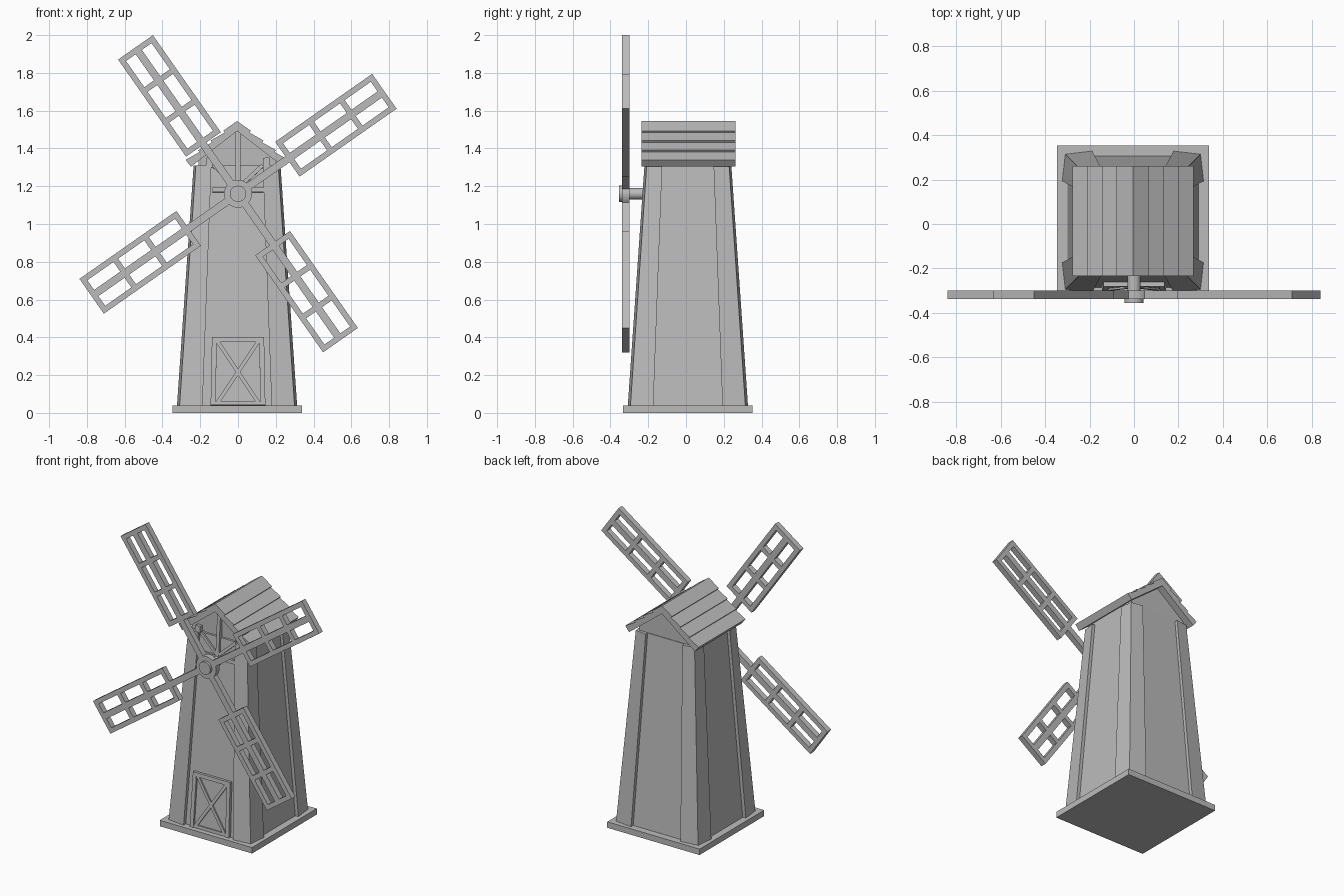
import bpy, bmesh, math
from mathutils import Matrix, Vector

cube = bpy.data.objects.get("Cube")
if cube:
    bpy.data.objects.remove(cube, do_unlink=True)

grey = bpy.data.materials.new("plain_grey")
grey.use_nodes = True
grey.diffuse_color = (0.5, 0.5, 0.5, 1)
grey.node_tree.nodes["Principled BSDF"].inputs["Base Color"].default_value = (0.5, 0.5, 0.5, 1)

CX, CY = -0.005, 0.01      # tower axis
HUB = Vector((0, 0, 1.16))  # sail axis height
LEAN = 0.068               # inward slope of the walls


def finish(name, bm):
    bmesh.ops.recalc_face_normals(bm, faces=bm.faces)
    mesh = bpy.data.meshes.new(name)
    bm.to_mesh(mesh)
    bm.free()
    mesh.materials.append(grey)
    obj = bpy.data.objects.new(name, mesh)
    bpy.context.collection.objects.link(obj)
    return obj


def add_box(bm, size, matrix):
    bmesh.ops.create_cube(bm, size=1, matrix=matrix @ Matrix.Diagonal((*size, 1)))


def loft(bm, ring_a, ring_b):
    a = [bm.verts.new(p) for p in ring_a]
    b = [bm.verts.new(p) for p in ring_b]
    bm.faces.new(a)
    bm.faces.new(b)
    for i in range(len(a)):
        j = (i + 1) % len(a)
        bm.faces.new((a[i], a[j], b[j], b[i]))


def extrude_y(bm, profile, y0, y1):
    loft(bm, [(x, y0, z) for x, z in profile], [(x, y1, z) for x, z in profile])


def wall_y(z):
    return CY - 0.295 + LEAN * (z - 0.04)


def add_bar(bm, p, q, width, depth):
    """Timber lying on the sloping front wall between two (x, z) points."""
    a = Vector((p[0], wall_y(p[1]), p[1]))
    b = Vector((q[0], wall_y(q[1]), q[1]))
    along = (b - a).normalized()
    out = Vector((0, -1, LEAN)).normalized()
    side = along.cross(out)
    rot = Matrix((side, out, along)).transposed().to_4x4()
    add_box(bm, (width, depth, (b - a).length), Matrix.Translation((a + b) / 2) @ rot)


# Base slab
bm = bmesh.new()
add_box(bm, (0.685, 0.685, 0.04), Matrix.Translation((CX, CY, 0.02)))
finish("base_slab", bm)


# Tapered tower with raised, slightly splayed corner boards
def tower_ring(z, outer, inner, corner, wall):
    side = [(corner, -corner), (outer, -inner), (wall, -inner), (wall, inner), (outer, inner)]
    ring = []
    for k in range(4):
        rot = Matrix.Rotation(k * math.pi / 2, 2)
        for p in side:
            v = rot @ Vector(p)
            ring.append((v.x + CX, v.y + CY, z))
    return ring


bm = bmesh.new()
loft(bm, tower_ring(0.04, 0.318, 0.183, 0.304, 0.295),
     tower_ring(1.31, 0.230, 0.136, 0.218, 0.209))
finish("tower", bm)

# Gable infill under the roof
bm = bmesh.new()
extrude_y(bm, [(-0.21, 1.30), (0.20, 1.30), (0.20, 1.34), (CX, 1.50), (-0.21, 1.34)],
          CY - 0.195, CY + 0.205)
finish("gable", bm)

# Roof: lapped planks on each slope over a thin deck
bm = bmesh.new()
run, rise = 0.265, 0.205
length = math.hypot(run, rise)
down = Vector((run, -rise)) / length
normal = Vector((rise, run)) / length
ridge = Vector((0, 1.535))
count = 4
for s in (-1, 1):
    for k in range(count):
        t0, t1 = length * k / count, length * (k + 1) / count
        pts = [ridge + down * t0 - normal * 0.034, ridge + down * t1 - normal * 0.034,
               ridge + down * t1 + normal * 0.012, ridge + down * t0]
        if k == 0:  # meet the opposite slope on the centre line
            pts[0], pts[3] = Vector((0, 1.492)), Vector((0, 1.545))
        extrude_y(bm, [(CX + s * p.x, p.y) for p in pts], -0.235, 0.262)
finish("roof", bm)

# Door: frame, panel and cross brace
bm = bmesh.new()
for s in (-1, 1):
    add_bar(bm, (s * 0.132, 0.04), (s * 0.125, 0.40), 0.026, 0.04)
    add_bar(bm, (s * 0.11, 0.05), (-s * 0.11, 0.38), 0.02, 0.03)
add_bar(bm, (-0.138, 0.388), (0.138, 0.388), 0.026, 0.04)
add_bar(bm, (-0.12, 0.05), (0.12, 0.05), 0.02, 0.03)
add_bar(bm, (0, 0.04), (0, 0.385), 0.24, 0.012)
finish("door", bm)

# Gable timbers behind the hub
bm = bmesh.new()
add_bar(bm, (0, 1.16), (0, 1.49), 0.024, 0.03)
add_bar(bm, (-0.135, 1.18), (0.135, 1.18), 0.024, 0.03)
for s in (-1, 1):
    add_bar(bm, (s * 0.13, 1.31), (0, 1.19), 0.02, 0.024)
    add_bar(bm, (s * 0.152, 1.30), (s * 0.150, 1.35), 0.035, 0.03)
finish("gable_timbers", bm)


# Shaft, hub disc and cap
def add_rod(name, radius, y0, y1):
    bm = bmesh.new()
    mat = Matrix.Translation((0, (y0 + y1) / 2, HUB.z)) @ Matrix.Rotation(math.pi / 2, 4, "X")
    bmesh.ops.create_cone(bm, cap_ends=True, segments=24, radius1=radius, radius2=radius,
                          depth=y1 - y0, matrix=mat)
    return finish(name, bm)


rods = [add_rod("shaft", 0.03, -0.31, -0.19),
        add_rod("hub_disc", 0.074, -0.338, -0.30),
        add_rod("hub_cap", 0.043, -0.355, -0.33)]
for rod in rods:
    bpy.ops.object.select_all(action="DESELECT")
    rod.select_set(True)
    bpy.context.view_layer.objects.active = rod
    bpy.ops.object.shade_smooth_by_angle()

# Four lattice sails, each two columns by three rows of openings
START, END, WIDTH, BORDER, THICK = 0.319, 0.946, 0.225, 0.03, 0.038
for n in range(4):
    bm = bmesh.new()
    turn = Matrix.Translation(HUB + Vector((0, -0.319, 0))) @ \
        Matrix.Rotation(-math.radians(35 + 90 * n), 4, "Y")

    def slat(x0, x1, z, width):
        add_box(bm, (x1 - x0, THICK, width), turn @ Matrix.Translation(((x0 + x1) / 2, 0, z)))

    slat(0.04, END, 0, 0.04)
    for s in (-1, 1):
        slat(START, END, s * (WIDTH - BORDER) / 2, BORDER)
    step = (END - START - BORDER) / 3
    for k in range(4):
        x = START + k * step
        slat(x, x + BORDER, 0, WIDTH)
    finish("sail_%d" % (n + 1), bm)
